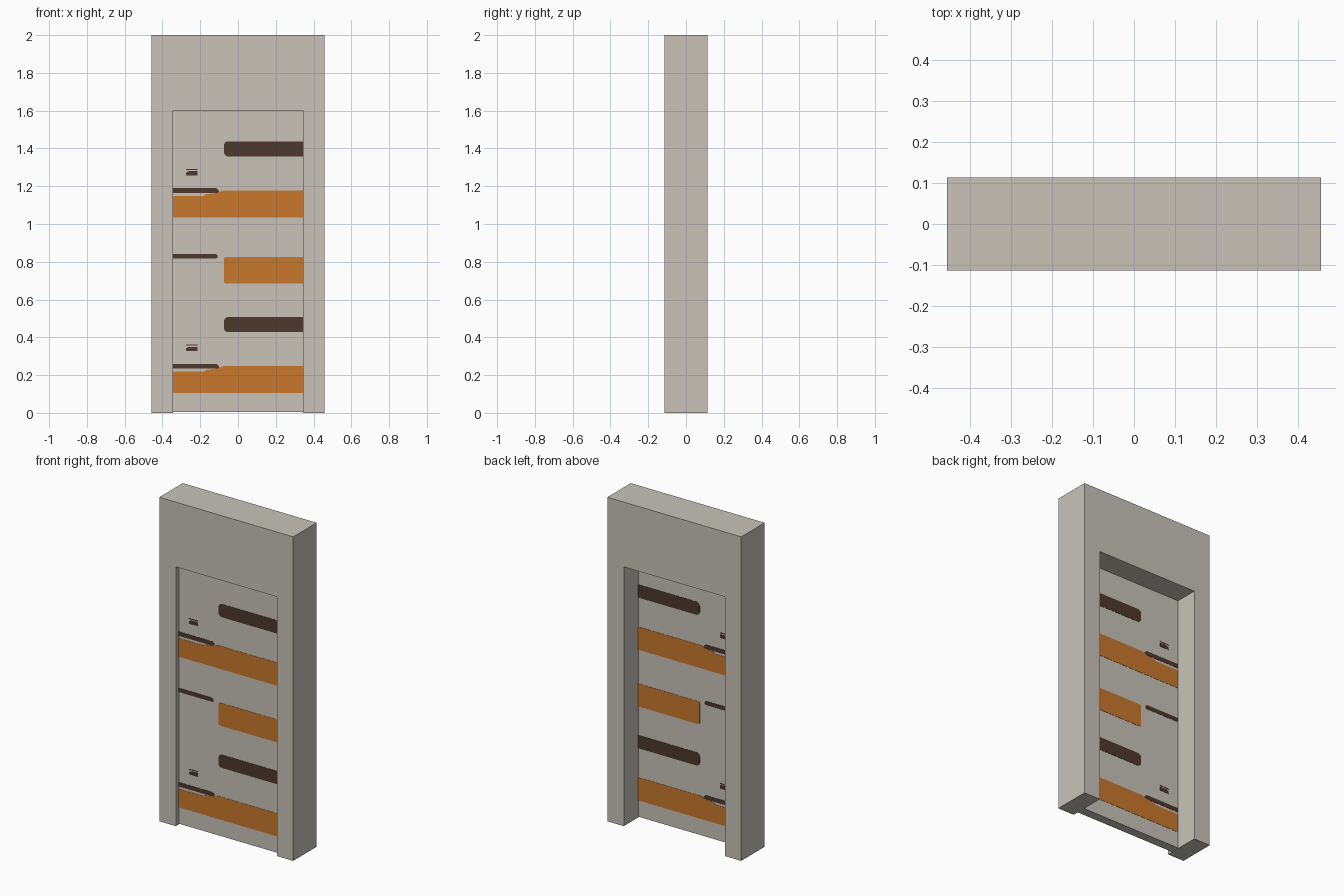
import bpy
import bmesh
import math

cube = bpy.data.objects.get("Cube")
if cube:
    bpy.data.objects.remove(cube, do_unlink=True)


def material(name, rgb):
    mat = bpy.data.materials.new(name)
    mat.use_nodes = True
    mat.diffuse_color = (*rgb, 1)
    mat.node_tree.nodes["Principled BSDF"].inputs["Base Color"].default_value = (*rgb, 1)
    return mat


STONE = material("warm grey", (0.58, 0.55, 0.49))
ORANGE = material("orange", (0.58, 0.19, 0.025))
BROWN = material("dark brown", (0.075, 0.04, 0.026))


def prism(name, outline, y0, y1, mat):
    """Extrude an x-z outline from y0 to y1."""
    bm = bmesh.new()
    face = bm.faces.new([bm.verts.new((x, y0, z)) for x, z in outline])
    moved = bmesh.ops.extrude_face_region(bm, geom=[face])["geom"]
    verts = [v for v in moved if isinstance(v, bmesh.types.BMVert)]
    bmesh.ops.translate(bm, verts=verts, vec=(0, y1 - y0, 0))
    bmesh.ops.recalc_face_normals(bm, faces=bm.faces)
    mesh = bpy.data.meshes.new(name)
    bm.to_mesh(mesh)
    bm.free()
    mesh.materials.append(mat)
    obj = bpy.data.objects.new(name, mesh)
    bpy.context.collection.objects.link(obj)
    return obj


def rect(x0, x1, z0, z1):
    return [(x0, z0), (x1, z0), (x1, z1), (x0, z1)]


def round_left(x0, x1, z0, z1, r):
    """Rectangle whose two left corners are rounded."""
    pts = [(x1, z0), (x1, z1)]
    for cz, start in ((z1 - r, 90), (z0 + r, 180)):
        for i in range(6):
            a = math.radians(start + 18 * i)
            pts.append((x0 + r + r * math.cos(a), cz + r * math.sin(a)))
    return pts


# Surround: one piece with the doorway cut up from the floor
W, D, IN, TOP = 0.457, 0.114, 0.345, 1.6
prism("door_surround", [(-W, 0), (-IN, 0), (-IN, TOP), (IN, TOP),
                        (IN, 0), (W, 0), (W, 2), (-W, 2)], -D, D, STONE)

# Door leaf, set close to the front
FRONT, BACK = -0.084, -0.028
prism("door_leaf", rect(-IN, IN, 0.004, TOP), FRONT, BACK, STONE)


def inlay(name, outline, mat):
    """Thin painted plate on both sides of the leaf."""
    t = 0.0015
    prism(name + "_front", outline, FRONT - t, FRONT + t, mat)
    prism(name + "_back", outline, BACK - t, BACK + t, mat)


# Markings of the lower and upper halves
for half, z in (("lower", 0.0), ("upper", 0.93)):
    inlay(half + "_wide_band", [(-IN, z + 0.105), (IN, z + 0.105), (IN, z + 0.247),
                                (-0.08, z + 0.247), (-0.11, z + 0.235),
                                (-0.17, z + 0.228), (-0.18, z + 0.219),
                                (-IN, z + 0.219)], ORANGE)
    inlay(half + "_left_strip", [(-IN, z + 0.234), (-0.12, z + 0.234),
                                 (-0.1, z + 0.236), (-0.1, z + 0.247),
                                 (-0.115, z + 0.26), (-IN, z + 0.26)], BROWN)
    inlay(half + "_bar", round_left(-0.075, IN, z + 0.427, z + 0.508, 0.025), BROWN)
    inlay(half + "_slot", [(-0.275, z + 0.327), (-0.215, z + 0.327),
                           (-0.215, z + 0.35), (-0.26, z + 0.35),
                           (-0.275, z + 0.342)], BROWN)
    inlay(half + "_slot_line", rect(-0.275, -0.215, z + 0.356, z + 0.361), BROWN)

# Middle markings
inlay("middle_band", round_left(-0.075, IN, 0.685, 0.826, 0.012), ORANGE)
inlay("middle_strip", [(-IN, 0.817), (-0.12, 0.817), (-0.108, 0.82),
                       (-0.108, 0.834), (-0.118, 0.842), (-IN, 0.842)], BROWN)
